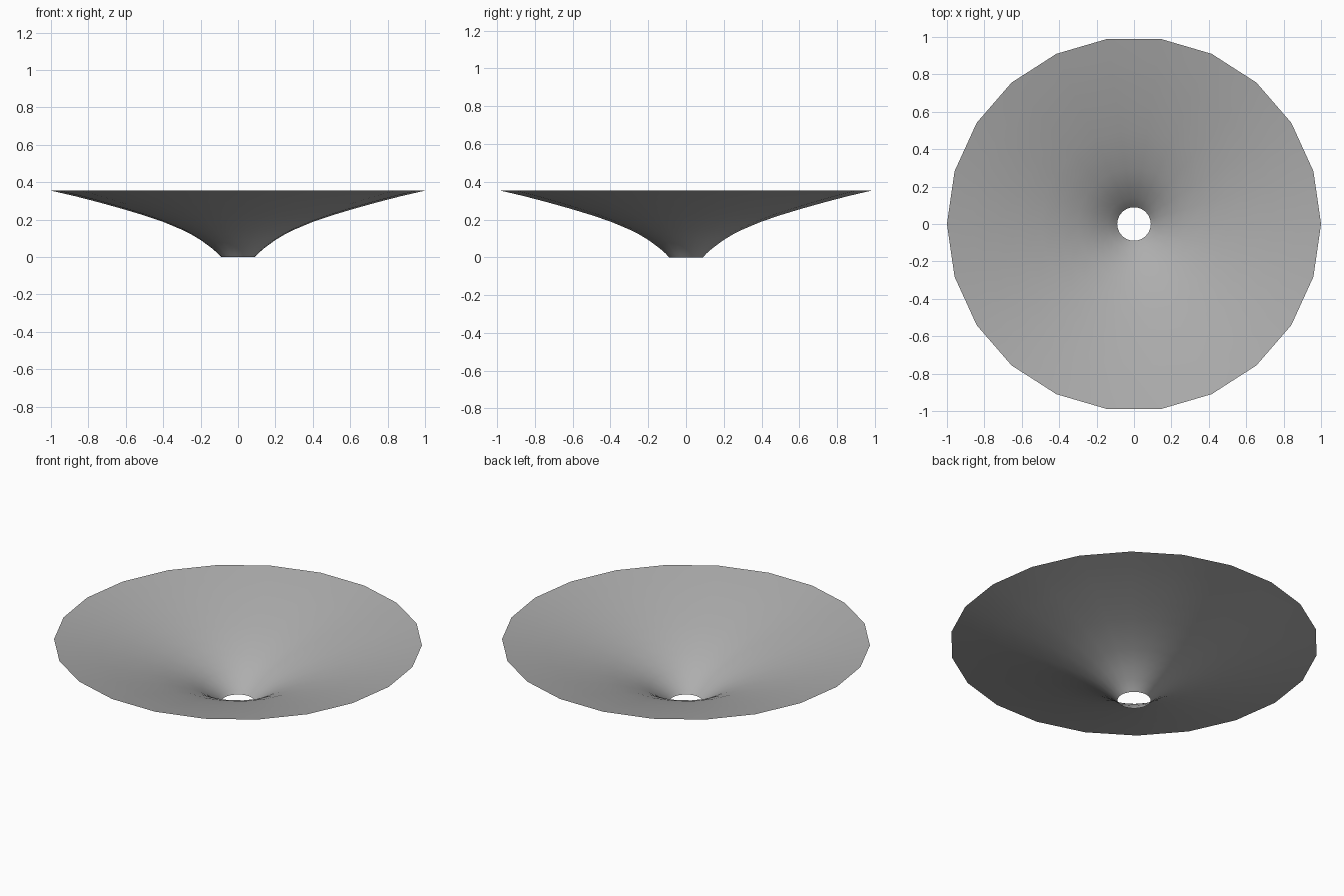
import bpy, bmesh
from math import sin, cos, tau

if "Cube" in bpy.data.objects:
    bpy.data.objects.remove(bpy.data.objects["Cube"])

SIDES = 22

# Flared profile (radius, height) from the open throat to the wide rim
PROFILE = [(.09, 0), (.11, .021), (.14, .047), (.2, .091), (.25, .121), (.3, .146),
           (.4, .188), (.5, .222), (.62, .258), (.75, .294), (.87, .325), (1, .355)]

# Open thin funnel: rings joined by smooth quads
bm = bmesh.new()
rings = [[bm.verts.new((r * cos(tau * i / SIDES), r * sin(tau * i / SIDES), z))
          for i in range(SIDES)] for r, z in PROFILE]
for low, high in zip(rings, rings[1:]):
    for i in range(SIDES):
        j = (i + 1) % SIDES
        face = bm.faces.new((low[i], high[i], high[j], low[j]))
        face.smooth = True

mesh = bpy.data.meshes.new("funnel_dish")
bm.normal_update()
bm.to_mesh(mesh)
bm.free()

# Mid-dark grey surface
grey = bpy.data.materials.new("dark_grey")
grey.diffuse_color = (.42, .42, .42, 1)
grey.use_nodes = True
grey.node_tree.nodes["Principled BSDF"].inputs["Base Color"].default_value = grey.diffuse_color
mesh.materials.append(grey)
bpy.context.collection.objects.link(bpy.data.objects.new("funnel_dish", mesh))
